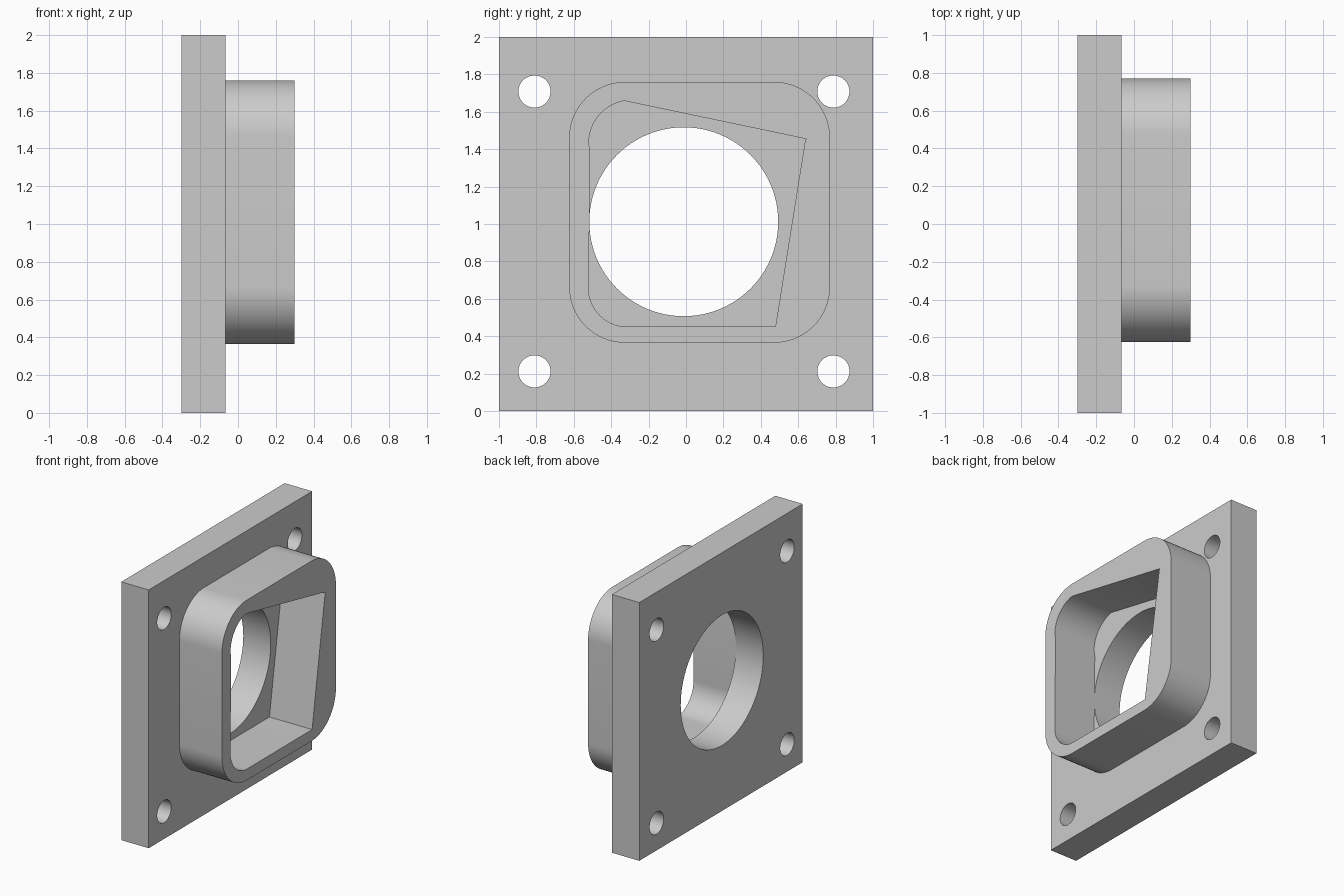
import bpy, bmesh
from math import cos, sin, radians
from mathutils import Matrix

if "Cube" in bpy.data.objects:
    bpy.data.objects.remove(bpy.data.objects["Cube"])


def arc(cy, cz, r, start, end, n=16):
    """Points on an arc in the y-z plane, angles in degrees."""
    angles = [radians(start + (end - start) * i / n) for i in range(n + 1)]
    return [(cy + r * cos(a), cz + r * sin(a)) for a in angles]


def circle(cy, cz, r, n=64):
    return arc(cy, cz, r, 0, 360, n)[:-1]


def slab(name, loops, x0, x1):
    """Extrude an outline with holes (first loop is the outline) along x."""
    curve = bpy.data.curves.new(name, 'CURVE')
    curve.dimensions = '2D'
    curve.fill_mode = 'BOTH'
    curve.extrude = (x1 - x0) / 2
    for loop in loops:
        spline = curve.splines.new('POLY')
        spline.points.add(len(loop) - 1)
        for point, (y, z) in zip(spline.points, loop):
            point.co = (y, z, 0, 1)
        spline.use_cyclic_u = True
    obj = bpy.data.objects.new(name, curve)
    bpy.context.collection.objects.link(obj)
    bpy.ops.object.select_all(action='DESELECT')
    obj.select_set(True)
    bpy.context.view_layer.objects.active = obj
    bpy.ops.object.convert(target='MESH')
    obj = bpy.context.object

    # Stand the profile up in y-z, weld the caps to the walls
    stand = Matrix(((0, 0, 1, (x0 + x1) / 2), (1, 0, 0, 0), (0, 1, 0, 0), (0, 0, 0, 1)))
    bm = bmesh.new()
    bm.from_mesh(obj.data)
    bm.transform(stand)
    bmesh.ops.remove_doubles(bm, verts=bm.verts, dist=1e-5)
    bmesh.ops.recalc_face_normals(bm, faces=bm.faces)
    bm.to_mesh(obj.data)
    bm.free()
    bpy.ops.object.shade_smooth_by_angle(angle=radians(30))
    return obj


# Square flange plate with centre bore and four bolt holes
plate_outline = [(-1, 0), (1, 0), (1, 2), (-1, 2)]
bore = circle(-0.012, 1.012, 0.505, 96)
bolt_holes = [circle(y, z, 0.086, 48) for y in (-0.81, 0.788) for z in (0.212, 1.708)]
slab("flange_plate", [plate_outline, bore] + bolt_holes, -0.30, -0.065)

# Rounded square collar with an irregular opening
collar_outline = (arc(0.47, 0.665, 0.30, -90, 0) + arc(0.47, 1.46, 0.30, 0, 90)
                  + arc(-0.325, 1.46, 0.30, 90, 180) + arc(-0.325, 0.665, 0.30, 180, 270))
opening = ([(0.478, 0.452), (0.638, 1.452), (0.647, 1.454)]
           + arc(-0.29, 1.432, 0.23, 100, 180)
           + [(-0.512, 1.385)]
           + arc(-0.315, 0.657, 0.206, 180, 270))
slab("collar", [collar_outline, opening], -0.065, 0.30)
